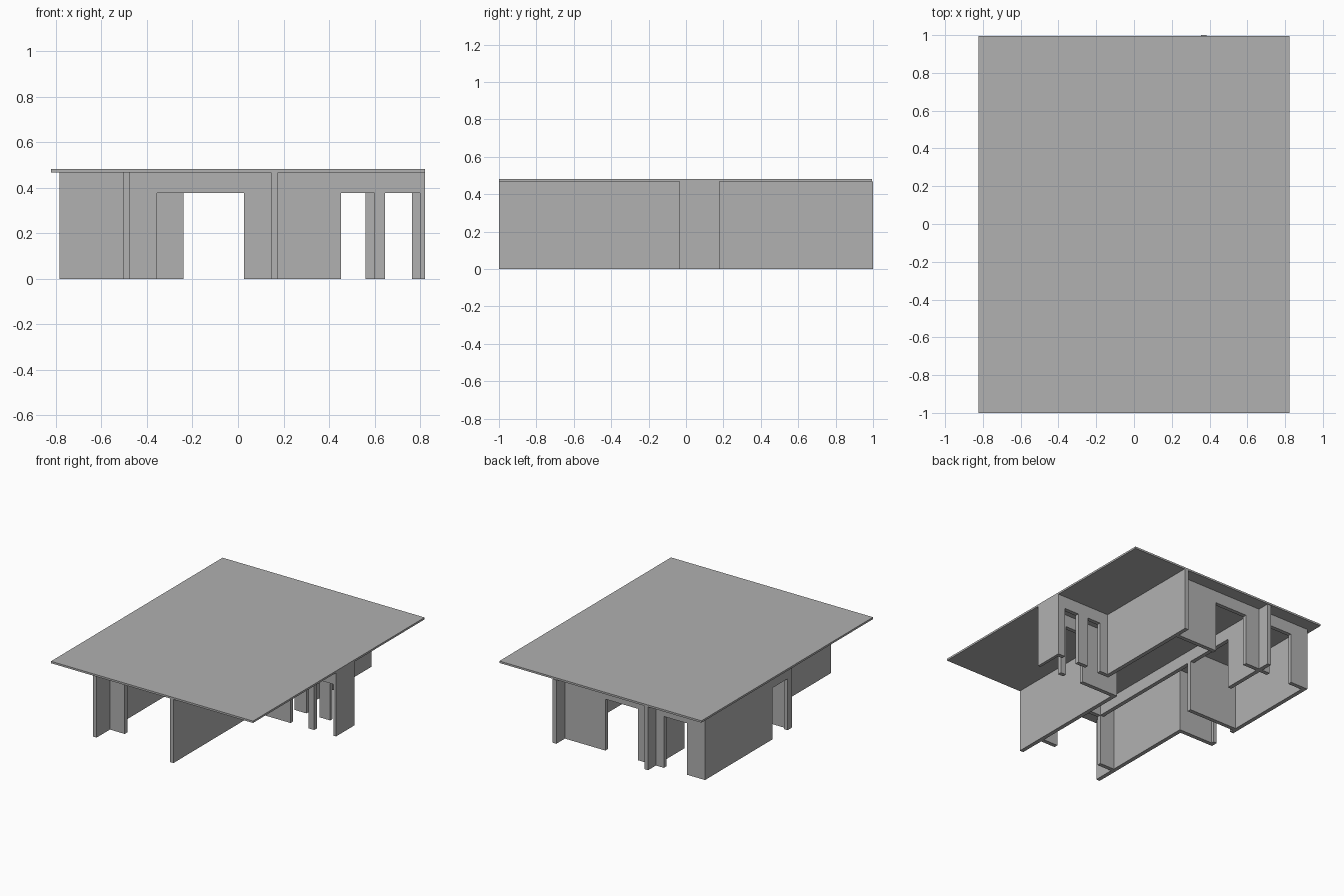
import bpy
import bmesh

if "Cube" in bpy.data.objects:
    bpy.data.objects.remove(bpy.data.objects["Cube"])

T = 0.03        # wall thickness
TOP = 0.468     # underside of roof
HEAD = 0.378    # top of door openings
EDGE = 0.822    # half width of roof

grey = bpy.data.materials.new("grey")
grey.diffuse_color = (0.44, 0.44, 0.44, 1)
grey.use_nodes = True
grey.node_tree.nodes["Principled BSDF"].inputs["Base Color"].default_value = grey.diffuse_color


def prism(name, pts, shift):
    """Closed solid made by pushing an outline along a vector."""
    bm = bmesh.new()
    face = bm.faces.new([bm.verts.new(p) for p in pts])
    new = bmesh.ops.extrude_face_region(bm, geom=[face])['geom']
    bmesh.ops.translate(bm, vec=shift,
                        verts=[g for g in new if isinstance(g, bmesh.types.BMVert)])
    bmesh.ops.recalc_face_normals(bm, faces=bm.faces)
    mesh = bpy.data.meshes.new(name)
    bm.to_mesh(mesh)
    bm.free()
    mesh.materials.append(grey)
    bpy.context.collection.objects.link(bpy.data.objects.new(name, mesh))


def wall(name, axis, pos, start, end, doors=(), thick=T):
    """Wall running along an axis, with door openings cut into its outline."""
    outline = [(start, 0)]
    for a, b in doors:
        if a > start:
            outline += [(a, 0), (a, HEAD)]
        else:
            outline[-1] = (a, HEAD)
        outline += [(b, HEAD)] + ([(b, 0)] if b < end else [])
    if not doors or doors[-1][1] < end:
        outline.append((end, 0))
    outline += [(end, TOP), (start, TOP)]
    if axis == 'x':
        prism(name, [(s, pos, z) for s, z in outline], (0, thick, 0))
    else:
        prism(name, [(pos, s, z) for s, z in outline], (thick, 0, 0))


# Flat roof slab
prism("roof", [(-EDGE, -1, TOP), (EDGE, -1, TOP), (EDGE, 0.995, TOP),
               (-EDGE, 0.995, TOP)], (0, 0, 0.482 - TOP))

# Walls running front to back
wall("front_left_wall", 'y', -0.505, -0.965, -0.08)
wall("front_right_wall", 'y', 0.145, -1, -0.005)
wall("outer_left_wall", 'y', -0.785, -0.11, 0.9, [(-0.06, 0.115)])
wall("left_room_wall", 'y', -0.385, -0.78, 0.99, [(-0.78, 0.145), (0.175, 0.57)])
wall("back_right_wall", 'y', 0.355, 0.15, 1.0)
wall("outer_right_wall", 'y', 0.8, -0.035, 0.18, thick=EDGE - 0.8)

# Walls running left to right
wall("front_entry_wall", 'x', -0.81, -0.475, 0.145, [(-0.355, 0.026)])
wall("left_front_wall", 'x', -0.11, -0.755, -0.505)
wall("left_room_front_wall", 'x', 0.145, -0.755, -0.385)
wall("left_room_back_wall", 'x', 0.87, -0.755, -0.385, [(-0.64, -0.45)])
wall("back_entry_wall", 'x', 0.87, -0.355, 0.355, [(-0.24, 0.026)])
wall("right_front_wall", 'x', -0.035, 0.175, 0.8, [(0.452, 0.6), (0.645, 0.8)])
wall("right_back_wall", 'x', 0.15, 0.385, 0.8, [(0.452, 0.56), (0.645, 0.764)])
